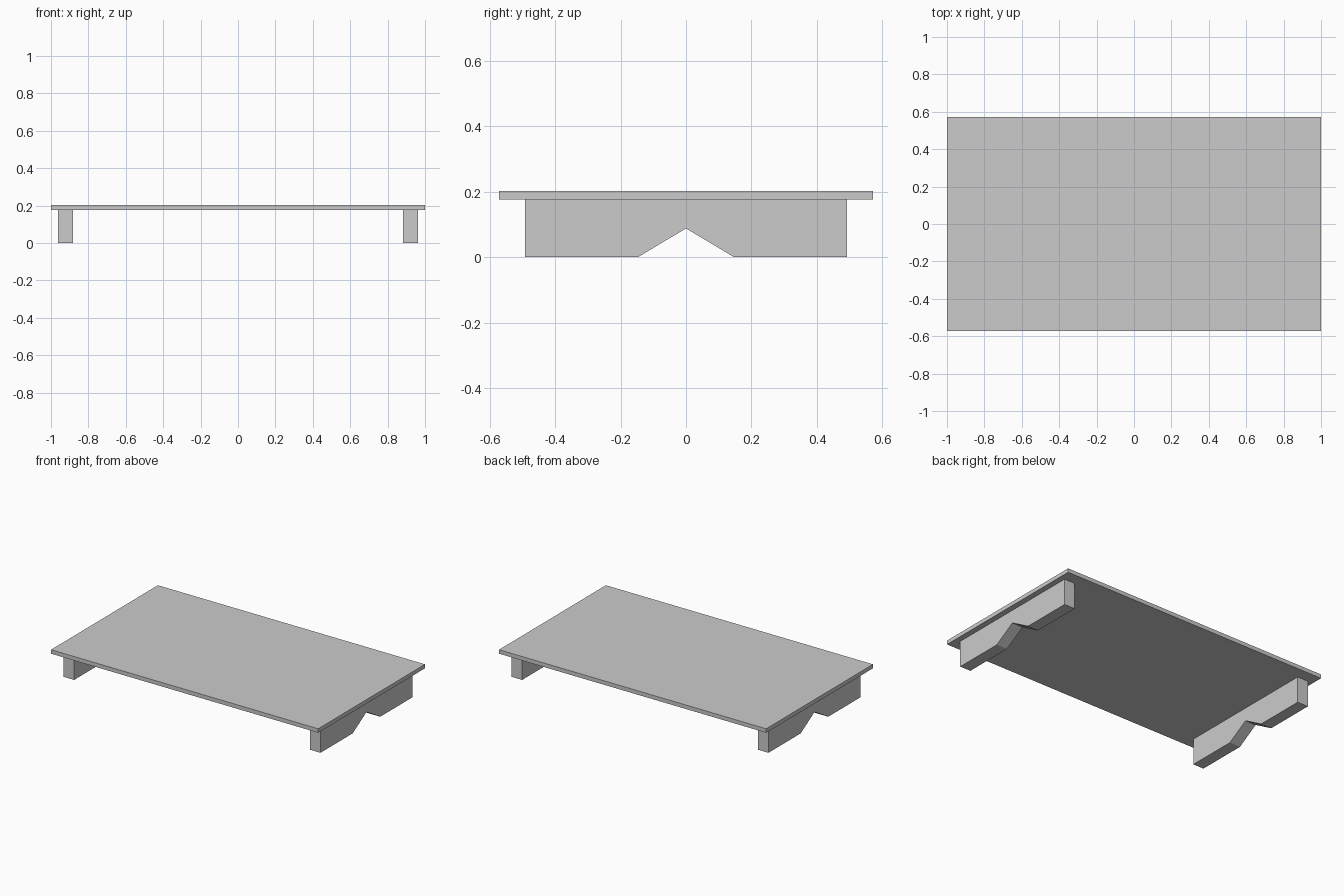
import bpy
import bmesh

if "Cube" in bpy.data.objects:
    bpy.data.objects.remove(bpy.data.objects["Cube"])


def prism(name, profile, x0, x1):
    """Extrude a (y, z) profile along x from x0 to x1."""
    bm = bmesh.new()
    face = bm.faces.new([bm.verts.new((x0, y, z)) for y, z in profile])
    ext = bmesh.ops.extrude_face_region(bm, geom=[face])
    moved = [v for v in ext["geom"] if isinstance(v, bmesh.types.BMVert)]
    bmesh.ops.translate(bm, verts=moved, vec=(x1 - x0, 0, 0))
    bmesh.ops.recalc_face_normals(bm, faces=bm.faces)
    mesh = bpy.data.meshes.new(name)
    bm.to_mesh(mesh)
    bm.free()
    obj = bpy.data.objects.new(name, mesh)
    bpy.context.collection.objects.link(obj)
    return obj


TOP, UNDER = 0.203, 0.176

# Flat board on top
prism("board", [(-0.571, UNDER), (0.571, UNDER), (0.571, TOP), (-0.571, TOP)], -1, 1)

# Two support feet with a V-shaped notch in the underside
foot = [(-0.492, 0), (-0.147, 0), (0, 0.088), (0.147, 0), (0.492, 0),
        (0.492, UNDER), (-0.492, UNDER)]
for side, x in (("left", -0.922), ("right", 0.922)):
    prism(side + "_foot", foot, x - 0.04, x + 0.04)
